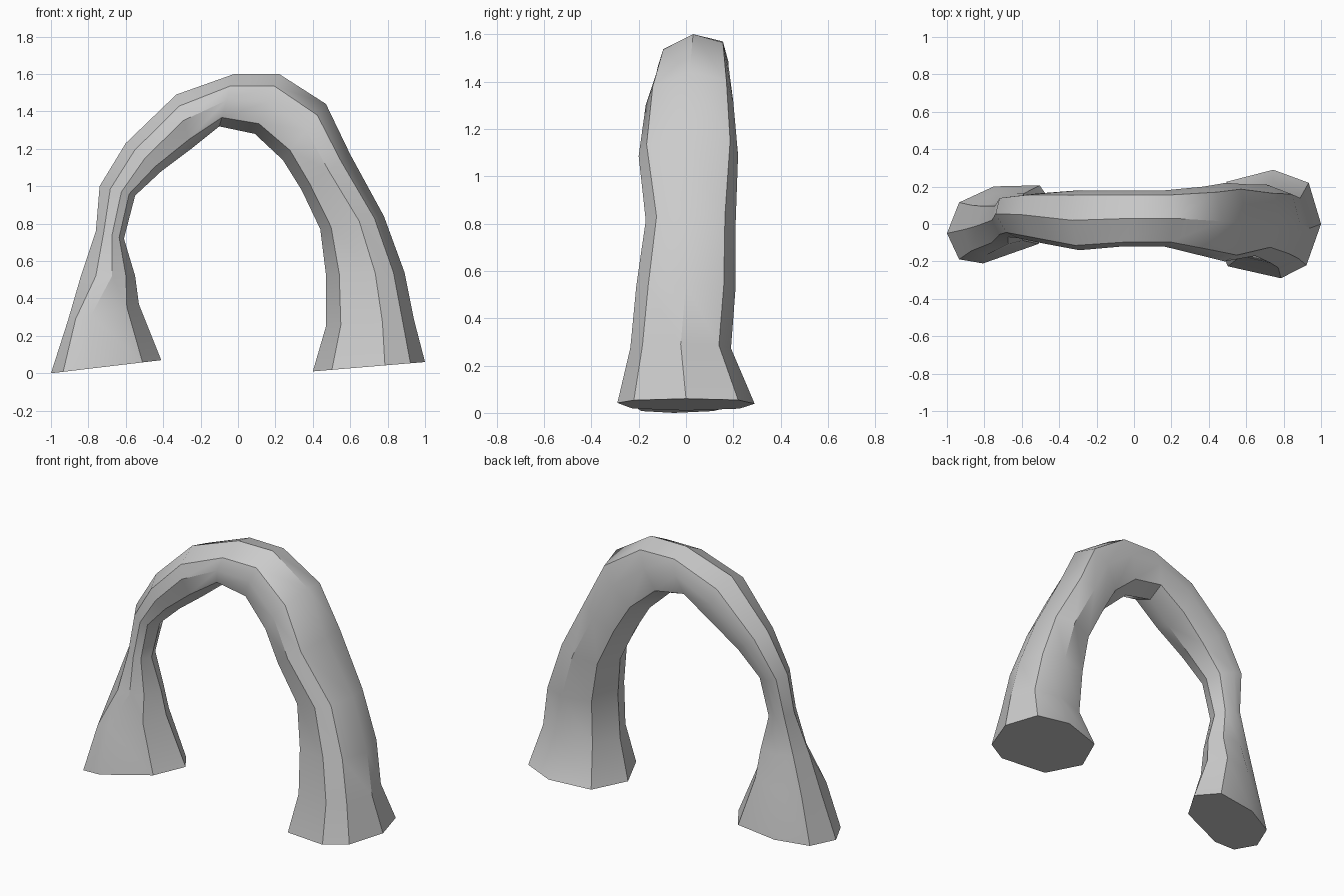
import bpy, bmesh, math
from mathutils import Vector

# Stations along the arch:
# outer x, outer z, inner x, inner z, front y, back y, skew, front chamfer position
STATIONS = [
    (-1.00, 0.00, -0.41, 0.07, -0.19, 0.21, -0.06, 0.78),
    (-0.91, 0.28, -0.53, 0.37, -0.15, 0.17, -0.04, 0.78),
    (-0.84, 0.52, -0.55, 0.52, -0.11, 0.13, -0.02, 0.45),
    (-0.76, 0.76, -0.61, 0.72, -0.07, 0.11, 0.0, 0.45),
    (-0.74, 1.00, -0.55, 0.95, -0.07, 0.14, 0.02, 0.40),
    (-0.60, 1.23, -0.41, 1.08, -0.10, 0.16, 0.02, 0.50),
    (-0.33, 1.49, -0.25, 1.20, -0.14, 0.18, 0.0, 0.58),
    (-0.02, 1.60, -0.10, 1.32, -0.12, 0.18, 0.0, 0.55),
    (0.22, 1.60, 0.09, 1.28, -0.12, 0.18, 0.0, 0.60),
    (0.47, 1.44, 0.24, 1.14, -0.17, 0.20, 0.0, 0.60),
    (0.60, 1.17, 0.34, 0.98, -0.20, 0.22, 0.0, 0.62),
    (0.78, 0.84, 0.44, 0.77, -0.17, 0.21, 0.0, 0.70),
    (0.89, 0.54, 0.47, 0.53, -0.21, 0.21, 0.0, 0.72),
    (0.94, 0.29, 0.47, 0.25, -0.235, 0.19, 0.0, 0.74),
    (1.00, 0.06, 0.40, 0.01, -0.29, 0.29, 0.0, 0.74),
]


def section(c):
    """Rounded octagon as (outward, sideways); c slides the front outer corner,
    and the feet (large c) are rounder than the blocky span."""
    side = 0.76 if c >= 0.7 else 0.84
    return [(1, 0), (0.78, side), (0.15, 1), (-0.68, 0.78),
            (-1, 0), (-0.66, -0.78), ((c - 0.55) * 1.5, -1), (c, -side)]


def ring(bm, ox, oz, ix, iz, y0, y1, skew, c):
    outer, inner = Vector((ox, 0, oz)), Vector((ix, 0, iz))
    mid, half = (outer + inner) / 2, (outer - inner) / 2
    verts = []
    for u, v in section(c):
        p = mid + half * u
        p.y = (y0 + y1) / 2 + (y1 - y0) / 2 * v + skew * u
        verts.append(bm.verts.new(p))
    return verts


# Rock arch: rings bridged along the span, capped at both feet
bm = bmesh.new()
rings = [ring(bm, *s) for s in STATIONS]
n = 8
for a, b in zip(rings, rings[1:]):
    for i in range(n):
        j = (i + 1) % n
        bm.faces.new((a[i], a[j], b[j], b[i]))
bm.faces.new(rings[0])
bm.faces.new(rings[-1])
bmesh.ops.recalc_face_normals(bm, faces=bm.faces[:])
mesh = bpy.data.meshes.new("rock_arch")
bm.to_mesh(mesh)
bm.free()
arch = bpy.data.objects.new("rock_arch", mesh)
bpy.context.collection.objects.link(arch)

# Soft faces with hard creases
bpy.context.view_layer.objects.active = arch
arch.select_set(True)
bpy.ops.object.shade_smooth_by_angle(angle=math.radians(35))
